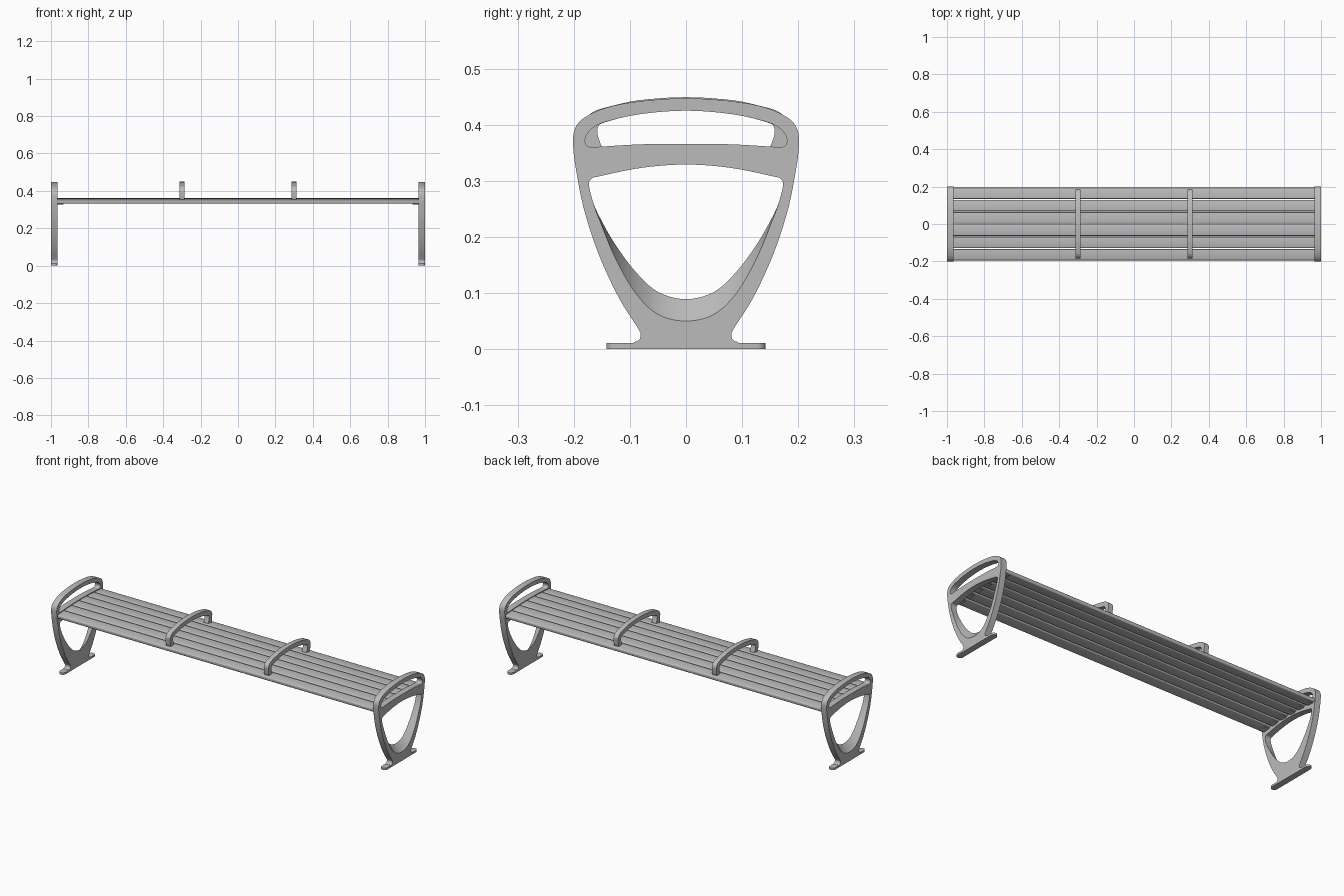
import bpy, bmesh, math
from mathutils import Matrix

cube = bpy.data.objects.get("Cube")
if cube:
    bpy.data.objects.remove(cube)

metal = bpy.data.materials.new("grey metal")
metal.use_nodes = True
GREY = (0.5, 0.5, 0.5, 1)
metal.diffuse_color = GREY
metal.node_tree.nodes["Principled BSDF"].inputs["Base Color"].default_value = GREY


def finish(name, bm):
    """Turn a bmesh into a named, softly shaded object."""
    bmesh.ops.recalc_face_normals(bm, faces=bm.faces)
    mesh = bpy.data.meshes.new(name)
    bm.to_mesh(mesh)
    bm.free()
    mesh.materials.append(metal)
    obj = bpy.data.objects.new(name, mesh)
    bpy.context.collection.objects.link(obj)
    bpy.ops.object.select_all(action="DESELECT")
    obj.select_set(True)
    bpy.context.view_layer.objects.active = obj
    bpy.ops.object.shade_smooth_by_angle(angle=math.radians(35))
    return obj


def smooth_loop(half, closed=True, steps=5):
    """Mirror a half outline (y, z) and run a smooth curve through it."""
    mirrored = [(-y, z) for y, z in reversed(half)]
    pts = half + mirrored[1:-1] if closed else mirrored[:-1] + half
    n = len(pts)

    def at(i):
        return pts[i % n] if closed else pts[max(0, min(n - 1, i))]

    out = []
    for i in range(n if closed else n - 1):
        a, b, c, d = (at(i + k) for k in (-1, 0, 1, 2))
        for s in range(steps):
            t = s / steps
            out.append(tuple(0.5 * (2 * q + (r - p) * t + (2 * p - 5 * q + 4 * r - u) * t * t
                                    + (3 * q - p - 3 * r + u) * t ** 3)
                             for p, q, r, u in zip(a, b, c, d)))
    if not closed:
        out.append(pts[-1])
    return out


def plate(name, loop_pairs, x0, x1):
    """Flat plate across x; each loop pair gives its outline at x0 and x1."""
    bm = bmesh.new()
    caps = ([], [])
    for pair in loop_pairs:
        rings = []
        for loop, x, cap in zip(pair, (x0, x1), caps):
            ring = [bm.verts.new((x, y, z)) for y, z in loop]
            cap += [bm.edges.new((ring[i - 1], ring[i])) for i in range(len(ring))]
            rings.append(ring)
        a, b = rings
        for i in range(len(a)):
            bm.faces.new((a[i - 1], a[i], b[i], b[i - 1]))
    for cap in caps:
        bmesh.ops.triangle_fill(bm, edges=cap, use_beauty=True)
    return finish(name, bm)


def bar(name, size, place, radius, axis, segments=3):
    """Box whose edges along one axis are rounded."""
    bm = bmesh.new()
    bmesh.ops.create_cube(bm, size=1, matrix=Matrix.Diagonal((*size, 1)))
    edges = [e for e in bm.edges
             if abs((e.verts[0].co - e.verts[1].co)[axis]) > 0.9 * size[axis]]
    bmesh.ops.bevel(bm, geom=edges, offset=radius, segments=segments,
                    affect="EDGES", profile=0.5)
    bm.transform(place)
    return finish(name, bm)


# End frame outlines
outline = smooth_loop([(0, .447), (.08, .442), (.14, .431), (.182, .412), (.199, .39),
                       (.201, .36), (.196, .32), (.182, .25), (.156, .17), (.12, .092),
                       (.086, .038), (.081, .026), (.084, .016), (.094, .011), (.094, 0)],
                      closed=False)
slot = smooth_loop([(0, .425), (.08, .419), (.14, .406), (.165, .395), (.178, .38),
                    (.179, .366), (.17, .36), (.15, .361), (.08, .365), (0, .366)])
arch_top = [(0, .329), (.08, .323), (.155, .308), (.168, .304), (.173, .293), (.165, .26)]
opening_out = smooth_loop(arch_top + [(.15, .22), (.125, .16), (.09, .1), (.05, .062), (0, .05)])
opening_in = smooth_loop(arch_top + [(.15, .228), (.125, .185), (.09, .138), (.05, .102), (0, .089)])

# Armrest divider outline
arch = smooth_loop([(0, .449), (.08, .444), (.13, .434), (.165, .423), (.182, .405),
                    (.183, .385), (.176, .352), (.15, .352), (.157, .38), (.157, .395),
                    (.145, .404), (.08, .42), (0, .426)])

SEAT_END = 0.966
for side, label in ((1, "left"), (-1, "right")):
    inner, outer = side * SEAT_END, side * 1.0
    plate(label + "_end_frame",
          [(outline, outline), (slot, slot), (opening_in, opening_out)], inner, outer)
    bar(label + "_foot", (.034, .284, .011),
        Matrix.Translation((side * .983, 0, .0055)), .0165, 2, 6)
    plate(label + "_armrest", [(arch, arch)], side * .3 - .014, side * .3 + .014)

# Crowned seat of six slats, with a fixing tab under each end
COUNT, PITCH = 6, 0.0655
for i in range(COUNT):
    y = (i - (COUNT - 1) / 2) * PITCH
    top = 0.362 - 0.27 * y * y
    tilt = Matrix.Rotation(-math.atan(0.54 * y), 4, "X")
    bar(f"seat_slat_{i + 1}", (2 * SEAT_END, .06, .02),
        Matrix.Translation((0, y, top - .01)) @ tilt, .005, 0)
    for side, label in ((1, "left"), (-1, "right")):
        bar(f"{label}_tab_{i + 1}", (.034, .04, .006),
            Matrix.Translation((side * .95, y, top - .022)) @ tilt, .002, 0, 1)
